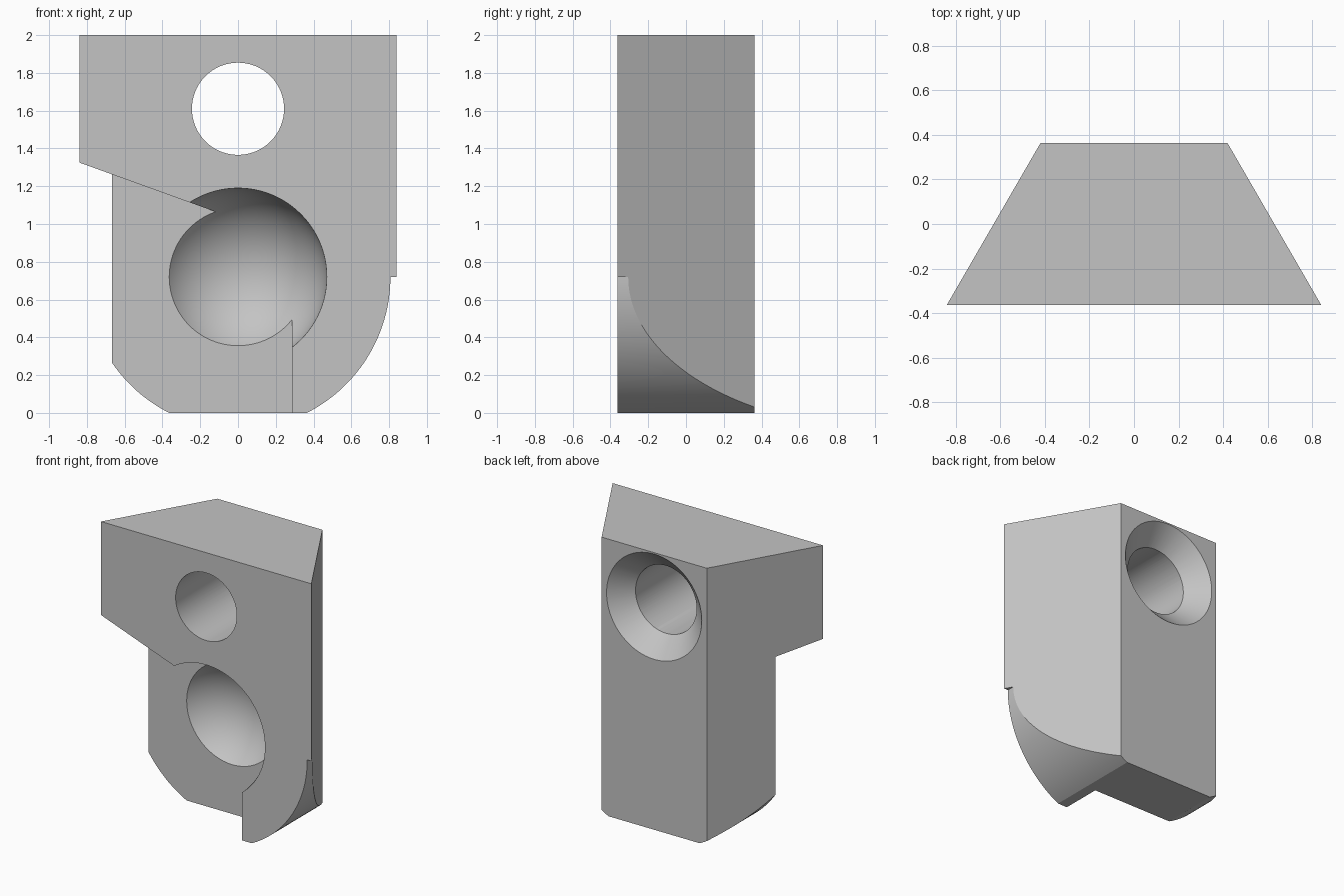
import bpy, bmesh
from math import sin, cos, asin, pi, radians
from mathutils import Matrix

if "Cube" in bpy.data.objects:
    bpy.data.objects.remove(bpy.data.objects["Cube"], do_unlink=True)

FRONT, BACK, HEIGHT = -0.363, 0.363, 2.0
BALL_Z, BALL_R, ROUND_R = 0.72, 0.47, 0.807
HOLE_Z, HOLE_R, SINK_R = 1.61, 0.244, 0.38
FLOOR_Y = -0.065

grey = bpy.data.materials.new("plain_grey")
grey.use_nodes = True
colour = (0.55, 0.55, 0.55, 1)
grey.diffuse_color = colour
grey.node_tree.nodes["Principled BSDF"].inputs["Base Color"].default_value = colour


def make_object(name, bm):
    bmesh.ops.recalc_face_normals(bm, faces=bm.faces)
    mesh = bpy.data.meshes.new(name)
    bm.to_mesh(mesh)
    bm.free()
    mesh.materials.append(grey)
    obj = bpy.data.objects.new(name, mesh)
    bpy.context.collection.objects.link(obj)
    return obj


def extrude(name, points, offset):
    """Closed outline of 3D points, swept along offset."""
    bm = bmesh.new()
    face = bm.faces.new([bm.verts.new(p) for p in points])
    swept = bmesh.ops.extrude_face_region(bm, geom=[face])["geom"]
    verts = [v for v in swept if isinstance(v, bmesh.types.BMVert)]
    bmesh.ops.translate(bm, verts=verts, vec=offset)
    return make_object(name, bm)


def cone_along_y(name, y0, r0, y1, r1, z):
    """Round cutter from y0 to y1 with a radius at each end."""
    bm = bmesh.new()
    place = Matrix.Translation((0, (y0 + y1) / 2, z)) @ Matrix.Rotation(-pi / 2, 4, "X")
    bmesh.ops.create_cone(bm, cap_ends=True, segments=96, radius1=r0, radius2=r1,
                          depth=y1 - y0, matrix=place)
    return make_object(name, bm)


def cut(target, cutter, operation="DIFFERENCE"):
    mod = target.modifiers.new(cutter.name, "BOOLEAN")
    mod.operation, mod.solver, mod.object = operation, "EXACT", cutter
    bpy.context.view_layer.objects.active = target
    bpy.ops.object.modifier_apply(modifier=mod.name)
    bpy.data.objects.remove(cutter, do_unlink=True)


# Tapered block, wide at the front
block = extrude("wedge_block", [(-0.84, FRONT, 0), (0.84, FRONT, 0),
                                (0.42, BACK, 0), (-0.42, BACK, 0)], (0, 0, HEIGHT))

# Rounded lower end with a small step where the arc starts
start = asin(BALL_Z / ROUND_R)
steps = 40
arc = [(ROUND_R * cos(start * (1 - i / steps)), BALL_Z - ROUND_R * sin(start * (1 - i / steps)))
       for i in range(steps + 1)]
right = arc + [(1, BALL_Z), (1, HEIGHT + 0.1)]
right[0] = (arc[0][0], 0)
outline = right + [(-x, z) for x, z in reversed(right)]
# let the flat bottom overshoot so the caps never coincide
outline = [(arc[0][0], -0.1)] + outline + [(-arc[0][0], -0.1)]
cut(block, extrude("lower_round", [(x, -1, z) for x, z in outline], (0, 2, 0)), "INTERSECT")

# Stepped recess in the lower front
recess = [(-1, 1.383), (0, 1.022), (0.287, 0.72), (0.287, -0.2), (-1, -0.2)]
cut(block, extrude("front_recess", [(x, -1, z) for x, z in recess], (0, 1 + FLOOR_Y, 0)))

# Spherical socket
bm = bmesh.new()
bmesh.ops.create_uvsphere(bm, u_segments=96, v_segments=64, radius=BALL_R,
                          matrix=Matrix.Translation((0, FRONT + 0.001, BALL_Z))
                          @ Matrix.Rotation(pi / 2, 4, "X"))
cut(block, make_object("ball_socket", bm))

# Through hole, then its countersink at the back
cut(block, cone_along_y("bolt_hole", -1, HOLE_R, 1, HOLE_R, HOLE_Z))
depth, extra = SINK_R - HOLE_R, 0.1
cut(block, cone_along_y("countersink", BACK - depth, HOLE_R, BACK + extra,
                        SINK_R + extra, HOLE_Z))

bpy.ops.object.select_all(action="DESELECT")
block.select_set(True)
bpy.context.view_layer.objects.active = block
bpy.ops.object.shade_smooth_by_angle(angle=radians(25))
